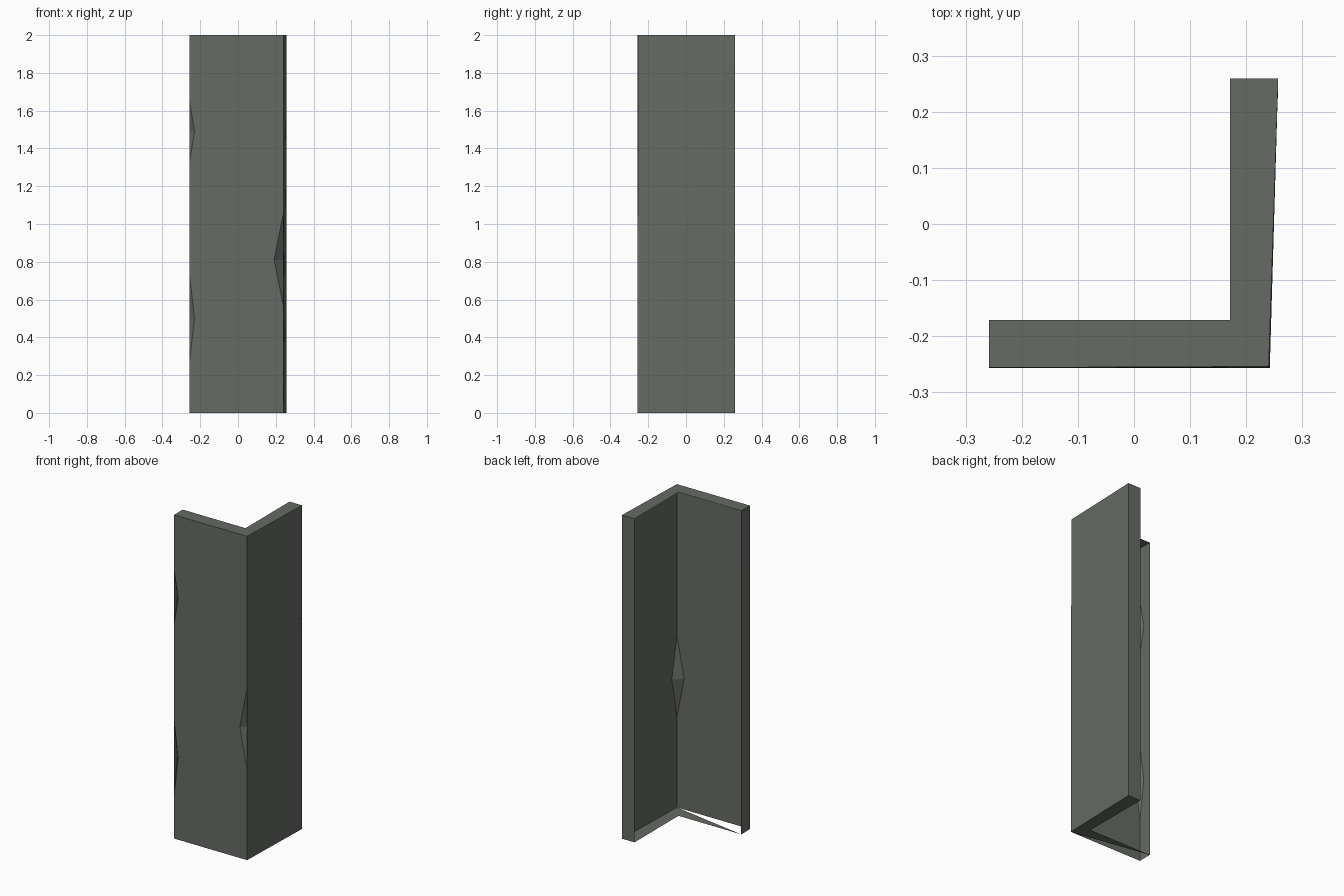
import bpy, bmesh
from mathutils import Vector

if "Cube" in bpy.data.objects:
    bpy.data.objects.remove(bpy.data.objects["Cube"])

stone = bpy.data.materials.new("grey_green_stone")
stone.diffuse_color = (0.133, 0.147, 0.127, 1)
stone.use_nodes = True
stone.node_tree.nodes["Principled BSDF"].inputs["Base Color"].default_value = stone.diffuse_color

H = 2.0
bm = bmesh.new()


def edge(bottom, top, left=None, right=None, chips=()):
    """Vertical edge with diamond chips; returns the chains for its left and right panels."""
    b, t = Vector((*bottom, 0)), Vector((*top, H))
    on_edge = lambda z: b.lerp(t, z / H)
    start, end = bm.verts.new(b), bm.verts.new(t)
    lchain, rchain = [start], [start]
    for z0, zm, z1 in chips:
        lo, hi = bm.verts.new(on_edge(z0)), bm.verts.new(on_edge(z1))
        l = bm.verts.new(on_edge(zm) + Vector((*left, 0)))
        r = bm.verts.new(on_edge(zm) + Vector((*right, 0)))
        bm.faces.new((l, r, hi))
        bm.faces.new((r, l, lo))
        lchain += [lo, l, hi]
        rchain += [lo, r, hi]
    return lchain + [end], rchain + [end]


# Vertical edges, going round the outside from the left end to the back end
edges = [
    edge((-0.258, -0.171), (-0.258, -0.171)),
    edge((-0.258, -0.257), (-0.258, -0.256), (0, 0.034), (0.028, 0),
         [(0.26, 0.50, 0.74), (1.32, 1.49, 1.66)]),
    edge((0.242, -0.257), (0.24, -0.254), (-0.05, 0), (0, 0.05),
         [(0.56, 0.81, 1.06)]),
    edge((0.257, 0.259), (0.257, 0.259), (0, -0.036), (-0.04, 0),
         [(1.09, 1.34, 1.60)]),
    edge((0.171, 0.259), (0.171, 0.259)),
]

# Left end, front wall, right wall and back end (the inner side is open)
for a, b in zip(edges, edges[1:]):
    bm.faces.new(b[0] + a[1][::-1])

# Top cap, and bottom cap with its open triangle at the left end
bottom = [e[0][0] for e in edges]
top = [e[0][-1] for e in edges]
inner = (0.171, -0.171)
bm.faces.new(top + [bm.verts.new((*inner, H))])
bm.faces.new(([bottom[0]] + bottom[2:] + [bm.verts.new((*inner, 0))])[::-1])

bmesh.ops.triangulate(bm, faces=[f for f in bm.faces if len(f.verts) > 4])
mesh = bpy.data.meshes.new("corner_pillar")
bm.to_mesh(mesh)
bm.free()
mesh.materials.append(stone)
bpy.context.collection.objects.link(bpy.data.objects.new("corner_pillar", mesh))
